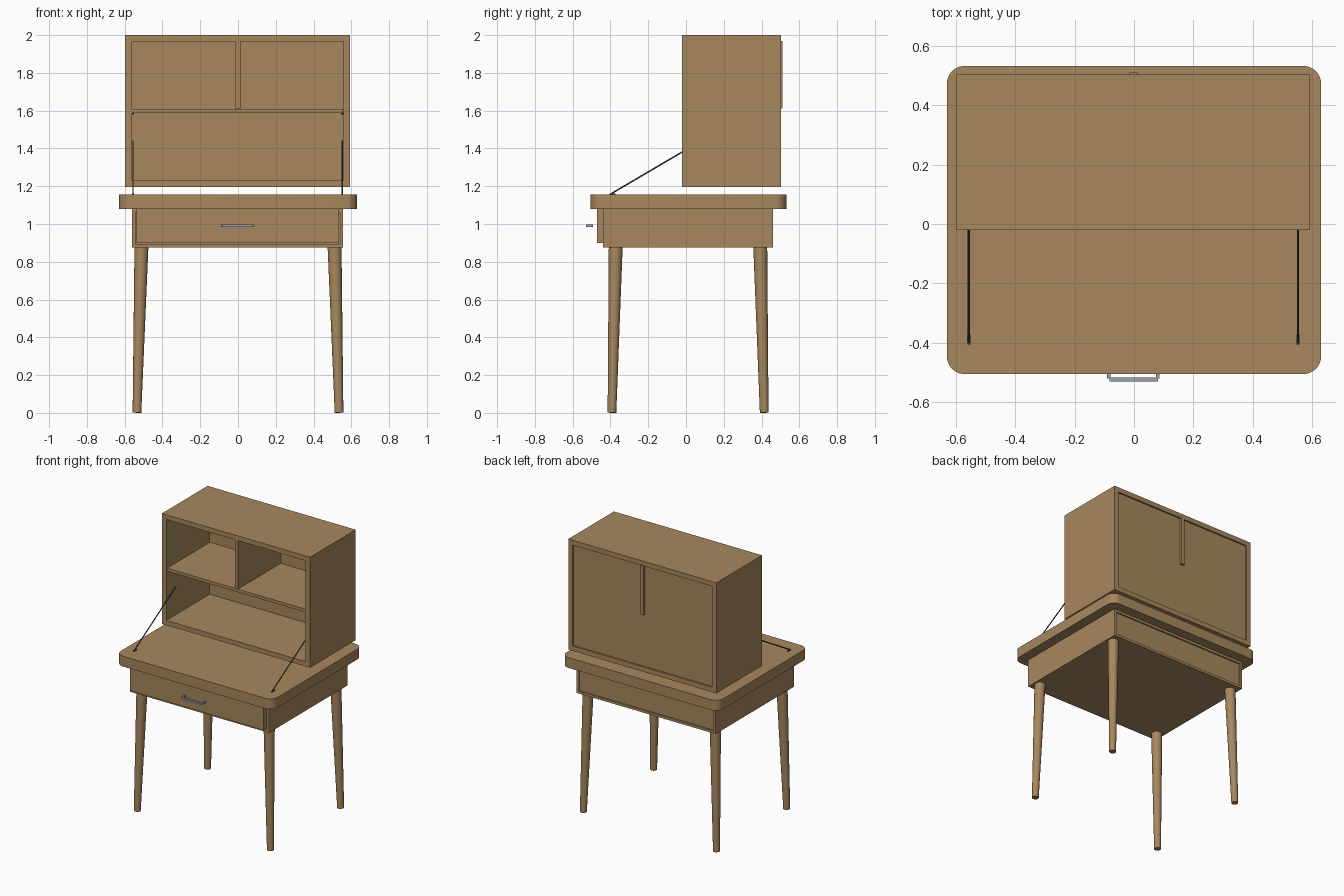
import bpy
import bmesh
from math import pi
from mathutils import Vector

cube = bpy.data.objects.get("Cube")
if cube:
    bpy.data.objects.remove(cube, do_unlink=True)


def make_material(name, rgb):
    mat = bpy.data.materials.new(name)
    mat.use_nodes = True
    color = (*rgb, 1.0)
    mat.diffuse_color = color
    mat.node_tree.nodes["Principled BSDF"].inputs["Base Color"].default_value = color
    return mat


WOOD = make_material("oak wood", (0.39, 0.245, 0.11))
STEEL = make_material("brushed steel", (0.33, 0.36, 0.41))
IRON = make_material("dark iron", (0.06, 0.07, 0.09))


def finish(name, bm, mat, smooth=False):
    bmesh.ops.recalc_face_normals(bm, faces=bm.faces)
    mesh = bpy.data.meshes.new(name)
    bm.to_mesh(mesh)
    bm.free()
    mesh.materials.append(mat)
    obj = bpy.data.objects.new(name, mesh)
    bpy.context.collection.objects.link(obj)
    if smooth:
        bpy.ops.object.select_all(action="DESELECT")
        obj.select_set(True)
        bpy.context.view_layer.objects.active = obj
        bpy.ops.object.shade_smooth_by_angle(angle=pi / 6)
    return obj


def add_box(bm, x, y, z):
    """Add a box spanning the three (low, high) ranges."""
    verts = bmesh.ops.create_cube(bm, size=1)["verts"]
    for v in verts:
        v.co = [lo + (c + 0.5) * (hi - lo) for c, (lo, hi) in zip(v.co, (x, y, z))]
    return verts


def box(name, x, y, z, mat=WOOD):
    bm = bmesh.new()
    add_box(bm, x, y, z)
    return finish(name, bm, mat)


def rod(name, start, end, r_start, r_end, mat, sides=24):
    """Tapered round bar between two points, with level ends when upright."""
    start, end = Vector(start), Vector(end)
    axis = end - start
    bm = bmesh.new()
    bmesh.ops.create_cone(bm, cap_ends=True, segments=sides, radius1=r_start,
                          radius2=r_end, depth=axis.length)
    obj = finish(name, bm, mat, smooth=True)
    obj.rotation_mode = "QUATERNION"
    obj.rotation_quaternion = axis.to_track_quat("Z", "Y")
    obj.location = (start + end) / 2
    return obj


def frame(name, x, y, z, t):
    """Case open at front and back, with walls of thickness t."""
    bm = bmesh.new()
    (x0, x1), (z0, z1) = x, z
    outer = [(x0, z0), (x1, z0), (x1, z1), (x0, z1)]
    inner = [(x0 + t, z0 + t), (x1 - t, z0 + t), (x1 - t, z1 - t), (x0 + t, z1 - t)]
    rings = [[bm.verts.new((px, py, pz)) for px, pz in ring]
             for ring, py in ((outer, y[0]), (inner, y[0]), (inner, y[1]), (outer, y[1]))]
    for a, b in zip(rings, rings[1:] + rings[:1]):
        for i in range(4):
            j = (i + 1) % 4
            bm.faces.new((a[i], a[j], b[j], b[i]))
    return finish(name, bm, WOOD)


# Desktop with rounded corners
bm = bmesh.new()
add_box(bm, (-0.63, 0.63), (-0.505, 0.532), (1.08, 1.155))
corners = [e for e in bm.edges if abs(e.verts[0].co.z - e.verts[1].co.z) > 0.01]
bmesh.ops.bevel(bm, geom=corners, offset=0.06, segments=8, profile=0.5, affect="EDGES")
finish("desktop", bm, WOOD, smooth=True)

# Drawer case, its back panel, and the proud drawer front
frame("drawer_case", (-0.56, 0.557), (-0.44, 0.46), (0.875, 1.08), 0.018)
box("drawer_case_back", (-0.542, 0.539), (0.435, 0.45), (0.893, 1.062))
box("drawer_front", (-0.538, 0.535), (-0.47, -0.42), (0.9, 1.079))

# Drawer pull
box("pull_bar", (-0.083, 0.08), (-0.53, -0.517), (0.985, 0.997), STEEL)
for side, x in (("right", -0.085), ("left", 0.08)):
    box(f"pull_post_{side}", (x - 0.006, x + 0.006), (-0.52, -0.492), (0.985, 0.997), STEEL)

# Splayed tapered legs
for side, sx in (("right", -1), ("left", 1)):
    for end, foot_y, top_y in (("front", -0.392, -0.372), ("back", 0.414, 0.393)):
        rod(f"leg_{end}_{side}", (sx * 0.535, foot_y, 0.001), (sx * 0.511, top_y, 0.885),
            0.023, 0.037, WOOD)

# Open hutch with recessed back panel
frame("hutch_case", (-0.597, 0.593), (-0.02, 0.504), (1.197, 2.0), 0.035)
box("hutch_back", (-0.562, 0.558), (0.478, 0.492), (1.232, 1.965))
box("hutch_shelf", (-0.56, 0.556), (-0.015, 0.478), (1.588, 1.61))
box("hutch_divider", (-0.015, 0.012), (-0.015, 0.51), (1.612, 1.97))

# Shelf pegs and lid stays, one set on each side wall
for side, x, inward in (("right", -0.562, 1), ("left", 0.558, -1)):
    for end, y in (("front", 0.05), ("back", 0.42)):
        rod(f"shelf_peg_{end}_{side}", (x, y, 1.584), (x + inward * 0.012, y, 1.584),
            0.005, 0.005, IRON, 10)
    stay_x = x + inward * 0.006
    rod(f"stay_{side}", (stay_x, -0.402, 1.157), (stay_x, 0.08, 1.44), 0.004, 0.004, IRON, 10)
    box(f"stay_bracket_{side}", (stay_x - 0.005, stay_x + 0.005), (-0.405, -0.372),
        (1.154, 1.161), IRON)
